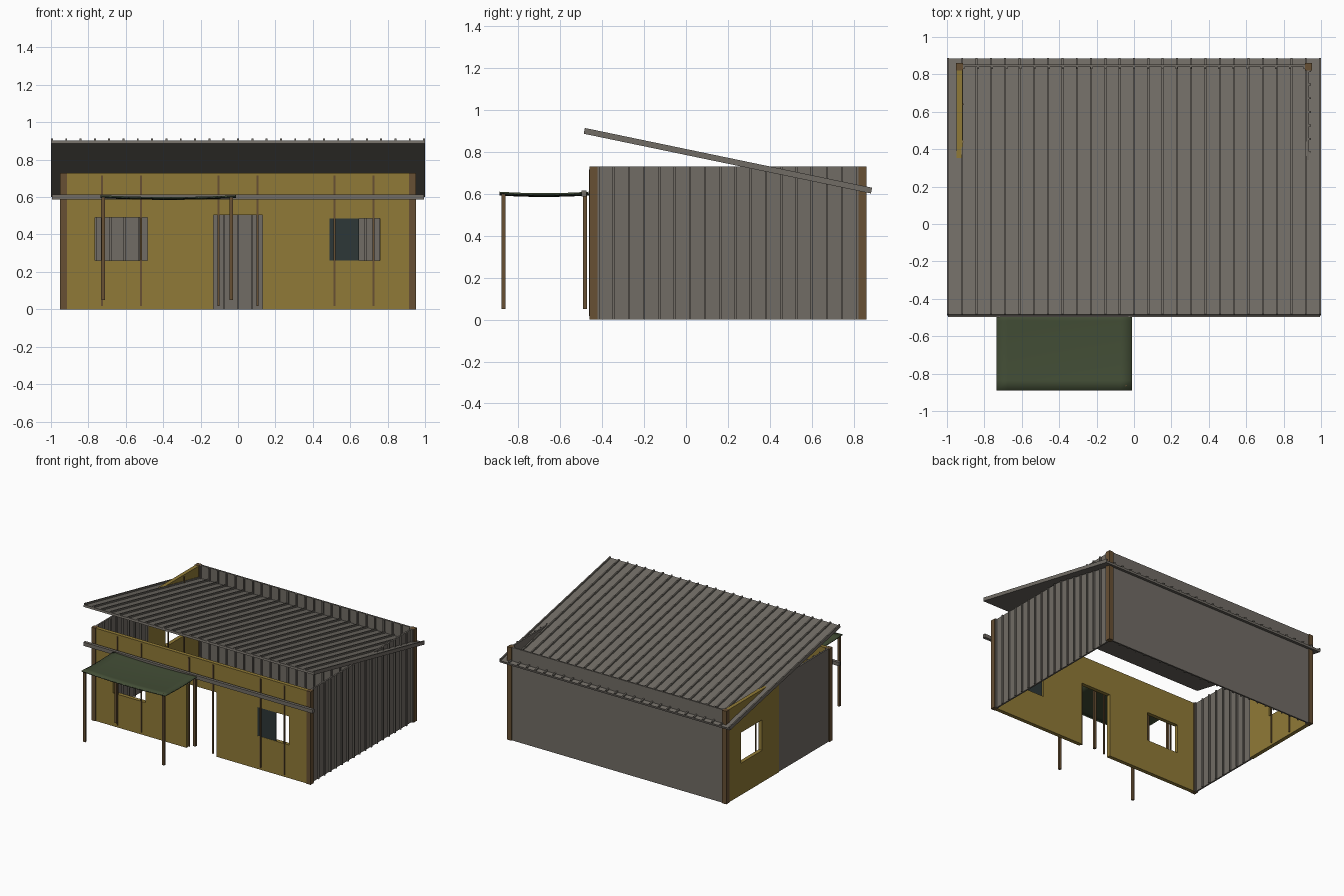
import bpy
import bmesh
import math
from mathutils import Matrix

if "Cube" in bpy.data.objects:
    bpy.data.objects.remove(bpy.data.objects["Cube"], do_unlink=True)


def material(name, r, g, b):
    m = bpy.data.materials.new(name)
    m.use_nodes = True
    m.diffuse_color = (r, g, b, 1)
    m.node_tree.nodes["Principled BSDF"].inputs["Base Color"].default_value = (r, g, b, 1)
    return m


ochre = material("ochre board", 0.28, 0.195, 0.038)
metal = material("grey sheet metal", 0.165, 0.15, 0.13)
wood = material("brown timber", 0.135, 0.08, 0.034)
canvas = material("green canvas", 0.056, 0.076, 0.037)
slate = material("dark slate", 0.026, 0.038, 0.038)


def finish(bm, name, mat):
    bmesh.ops.recalc_face_normals(bm, faces=bm.faces)
    mesh = bpy.data.meshes.new(name)
    bm.to_mesh(mesh)
    bm.free()
    mesh.materials.append(mat)
    obj = bpy.data.objects.new(name, mesh)
    bpy.context.collection.objects.link(obj)
    return obj


def add_box(bm, x, y, z):
    """Add a box given its (low, high) range on each axis."""
    size = [b - a for a, b in (x, y, z)]
    mid = [(a + b) / 2 for a, b in (x, y, z)]
    bmesh.ops.create_cube(bm, size=1, matrix=Matrix.Translation(mid) @ Matrix.Diagonal((*size, 1)))


def box(name, mat, x, y, z):
    bm = bmesh.new()
    add_box(bm, x, y, z)
    return finish(bm, name, mat)


def board_wall(name, length, height, holes, thick=0.03):
    """Upright board from u = low to high, with rectangular (u0, u1, z0, z1) holes."""
    us = sorted({*length, *(h[0] for h in holes), *(h[1] for h in holes)})
    zs = sorted({0, height, *(h[2] for h in holes), *(h[3] for h in holes)})
    bm = bmesh.new()
    grid = {(u, z): bm.verts.new((u, 0, z)) for u in us for z in zs}
    for u0, u1 in zip(us, us[1:]):
        for z0, z1 in zip(zs, zs[1:]):
            if any(h[0] <= u0 < h[1] and h[2] <= z0 < h[3] for h in holes):
                continue
            bm.faces.new([grid[u0, z0], grid[u1, z0], grid[u1, z1], grid[u0, z1]])
    bmesh.ops.delete(bm, geom=[v for v in bm.verts if not v.link_faces], context='VERTS')
    obj = finish(bm, name, ochre)
    solid = obj.modifiers.new("thickness", 'SOLIDIFY')
    solid.thickness = thick
    solid.offset = 0
    return obj


def ribbed_sheet(name, width, length, ribs, matrix, sheet=0.012, rib=0.012):
    """Flat sheet centred in local xy, with ribs along local y standing up in z."""
    bm = bmesh.new()
    w, l = width / 2, length / 2
    add_box(bm, (-w, w), (-l, l), (0, sheet))
    half = 0.005
    for i in range(ribs):
        c = -w + half + (width - 2 * half) * i / (ribs - 1)
        add_box(bm, (c - half, c + half), (-l, l), (sheet, sheet + rib))
    bm.transform(matrix)
    return finish(bm, name, metal)


WALL = 0.73

# Corner posts
for sx, side in ((-1, "right"), (1, "left")):
    xs = sorted((sx * 0.915, sx * 0.952))
    box("front_post_" + side, wood, xs, (-0.46, -0.422), (0, WALL))
    box("back_post_" + side, wood, xs, (0.822, 0.86), (0, WALL))

# Front wall with two windows and a doorway
front = board_wall("front_wall", (-0.915, 0.915), WALL - 0.002,
                   [(-0.765, -0.485, 0.26, 0.49), (-0.13, 0.13, 0, 0.505), (0.488, 0.76, 0.26, 0.485)])
front.location.y = -0.44

# Sliding panel in the front wall, seen in one window
box("sliding_panel", slate, (0.155, 0.648), (-0.453, -0.445), (0.002, 0.53))

# Thin battens on the front
bm = bmesh.new()
for centre in (-0.623, 0, 0.62):
    for s in (-1, 1):
        x = centre + s * 0.104
        add_box(bm, (x - 0.005, x + 0.005), (-0.462, -0.454), (0.018, 0.715))
finish(bm, "front_battens", wood)

# Board panel with a window in the side wall, battens inside
panel = board_wall("side_board", (0.2, 0.822), WALL - 0.002, [(0.41, 0.67, 0.25, 0.49)])
panel.rotation_euler.z = math.pi / 2
panel.location.x = -0.933
bm = bmesh.new()
for y in (0.44, 0.64):
    add_box(bm, (-0.919, -0.911), (y - 0.005, y + 0.005), (0.018, 0.715))
finish(bm, "side_battens", wood)


def upright(x, y, angle):
    """Stand a sheet up: ribs vertical and facing -y, then turned about z."""
    return (Matrix.Translation((x, y, WALL / 2)) @ Matrix.Rotation(angle, 4, 'Z')
            @ Matrix.Rotation(math.pi / 2, 4, 'X'))


# Ribbed metal walls
ribbed_sheet("back_wall", 1.83, WALL, 25, upright(0, 0.852, 0))
ribbed_sheet("left_wall", 1.245, WALL, 18, upright(0.923, 0.2, math.pi / 2))
ribbed_sheet("right_wall", 0.622, WALL, 9, upright(-0.943, -0.111, math.pi / 2))

# Sloping ribbed roof
pitch = math.atan2(0.285, 1.37)
ribbed_sheet("roof", 2.0, 1.37 / math.cos(pitch), 27,
             Matrix.Translation((0, 0.197, 0.744)) @ Matrix.Rotation(-pitch, 4, 'X'),
             sheet=0.016, rib=0.012)

# Rail along the front
box("front_rail", metal, (-0.995, 0.995), (-0.498, -0.475), (0.586, 0.615))

# Awning poles
for x, side in ((-0.72, "right"), (-0.036, "left")):
    for y, end in ((-0.87, "front"), (-0.482, "back")):
        box(f"awning_pole_{end}_{side}", wood, (x - 0.009, x + 0.009), (y - 0.009, y + 0.009), (0.05, 0.607))

# Sagging canvas awning
bm = bmesh.new()
bmesh.ops.create_grid(bm, x_segments=12, y_segments=8, size=1)
for v in bm.verts:
    u, w = v.co.x, v.co.y
    v.co = (-0.373 + 0.363 * u, -0.677 + 0.213 * w, 0.606 - 0.01 * (1 - u * u) - 0.007 * (1 - w * w))
awning = finish(bm, "awning", canvas)
solid = awning.modifiers.new("thickness", 'SOLIDIFY')
solid.thickness = 0.008
solid.offset = 0
for p in awning.data.polygons:
    p.use_smooth = True
bpy.context.view_layer.objects.active = awning
awning.select_set(True)
bpy.ops.object.shade_smooth_by_angle()
